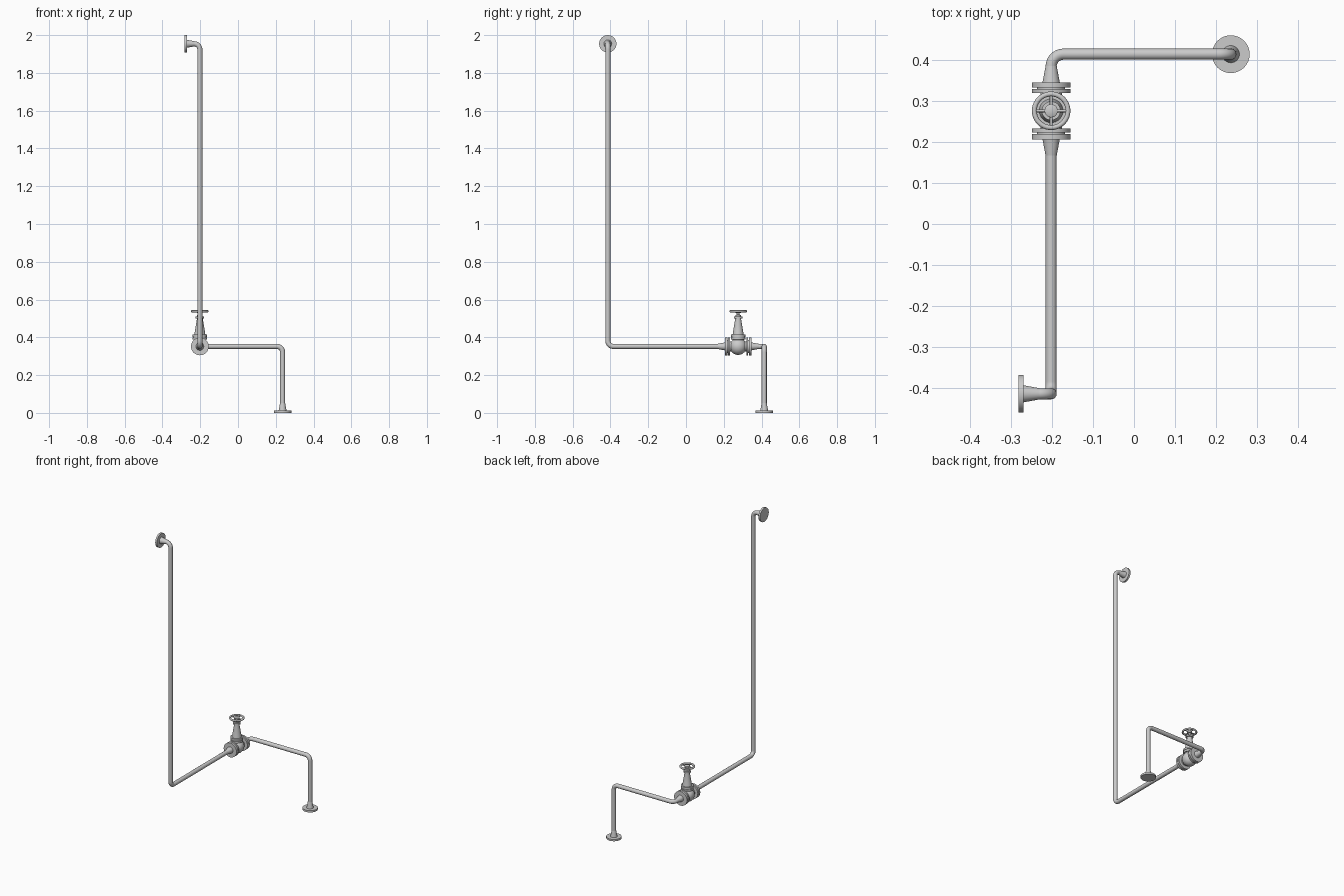
import bpy, bmesh, math
from mathutils import Vector

if "Cube" in bpy.data.objects:
    bpy.data.objects.remove(bpy.data.objects["Cube"])

PX, QX = -0.202, 0.236      # riser x, foot x
FY, BY = -0.414, 0.414      # riser y, foot y
ZL, ZT = 0.352, 1.954       # low run z, top outlet z
VY = 0.276                  # valve centre y
R, BEND = 0.0135, 0.030     # pipe and bend radius
FR = 0.046                  # flange radius


def finish(obj, angle=35):
    bpy.ops.object.select_all(action='DESELECT')
    bpy.context.view_layer.objects.active = obj
    obj.select_set(True)
    bpy.ops.object.shade_smooth_by_angle(angle=math.radians(angle))
    return obj


def lathe(name, origin, axis, profile, n=32):
    """Revolve (radius, distance) pairs about an axis."""
    bm = bmesh.new()
    rot = Vector((0, 0, 1)).rotation_difference(Vector(axis))
    rings = []
    for r, h in profile:
        rings.append([bm.verts.new(Vector(origin) + rot @ Vector(
            (r * math.cos(2 * math.pi * i / n), r * math.sin(2 * math.pi * i / n), h)))
            for i in range(n)])
    for a, b in zip(rings, rings[1:]):
        for i in range(n):
            j = (i + 1) % n
            bm.faces.new((a[i], a[j], b[j], b[i]))
    bm.faces.new(rings[0][::-1])
    bm.faces.new(rings[-1])
    bmesh.ops.recalc_face_normals(bm, faces=bm.faces)
    mesh = bpy.data.meshes.new(name)
    bm.to_mesh(mesh)
    bm.free()
    obj = bpy.data.objects.new(name, mesh)
    bpy.context.collection.objects.link(obj)
    return finish(obj)


def pipe(name, corners, steps=10):
    """Sweep a round tube along a path with rounded corners."""
    p = [Vector(c) for c in corners]
    pts = [p[0]]
    for a, b, c in zip(p, p[1:], p[2:]):
        u, v = (a - b).normalized(), (c - b).normalized()
        centre = b + (u + v) * BEND
        for i in range(steps + 1):
            t = math.pi / 2 * i / steps
            pts.append(centre - v * BEND * math.cos(t) - u * BEND * math.sin(t))
    pts.append(p[-1])
    cu = bpy.data.curves.new(name, 'CURVE')
    cu.dimensions = '3D'
    cu.bevel_depth = R
    cu.bevel_resolution = 6
    cu.use_fill_caps = True
    sp = cu.splines.new('POLY')
    sp.points.add(len(pts) - 1)
    for s, q in zip(sp.points, pts):
        s.co = (*q, 1)
    obj = bpy.data.objects.new(name, cu)
    bpy.context.collection.objects.link(obj)
    bpy.ops.object.select_all(action='DESELECT')
    bpy.context.view_layer.objects.active = obj
    obj.select_set(True)
    bpy.ops.object.convert(target='MESH')
    return finish(bpy.context.view_layer.objects.active, 50)


# pipe runs on each side of the valve
pipe("riser_pipe", [(-0.275, FY, ZT), (PX, FY, ZT), (PX, FY, ZL), (PX, VY - 0.06, ZL)])
pipe("outlet_pipe", [(PX, VY + 0.06, ZL), (PX, BY, ZL), (QX, BY, ZL), (QX, BY, 0.005)])

# weld-neck flanges: face at distance 0, neck tapering to the pipe
neck = [(FR, 0), (FR, 0.012), (0.021, 0.012), (0.019, 0.022), (R, 0.052)]
lathe("top_flange", (-0.282, FY, ZT), (1, 0, 0), neck)
lathe("foot_flange", (QX, BY, 0), (0, 0, 1), neck)
for side, label in ((-1, "front"), (1, "back")):
    axis = (0, side, 0)
    lathe(label + "_pipe_flange", (PX, VY + side * 0.0565, ZL), axis,
          [(FR + .001, 0), (FR + .001, 0.013), (0.021, 0.013), (R, 0.053)])
    lathe(label + "_gasket", (PX, VY + side * 0.053, ZL), axis, [(0.034, 0), (0.034, 0.004)])
    lathe(label + "_valve_flange", (PX, VY, ZL), axis,
          [(0.026, 0.02), (0.026, 0.043), (FR + .001, 0.043), (FR + .001, 0.0535)])

# globe valve body
lathe("valve_body", (PX, VY, ZL), (0, 0, 1),
      [(max(0.001, 0.045 * math.sin(math.pi * i / 20)), -0.045 * math.cos(math.pi * i / 20))
       for i in range(21)])

# bonnet: bolted rims, tapered neck, gland rim and stem
lathe("valve_bonnet", (PX, VY, 0), (0, 0, 1),
      [(0.030, ZL), (0.030, 0.388), (0.038, 0.388), (0.038, 0.400), (0.034, 0.400),
       (0.034, 0.403), (0.038, 0.403), (0.038, 0.415), (0.029, 0.415), (0.026, 0.435),
       (0.016, 0.495), (0.016, 0.500), (0.023, 0.500), (0.023, 0.510), (0.015, 0.510),
       (0.015, 0.518), (0.008, 0.520), (0.008, 0.535)])

# handwheel
WZ = 0.538
bpy.ops.mesh.primitive_torus_add(major_segments=40, minor_segments=12, major_radius=0.041,
                                 minor_radius=0.006, location=(PX, VY, WZ))
rim = bpy.context.object
rim.name = "handwheel_rim"
finish(rim, 60)
lathe("handwheel_hub", (PX, VY, WZ), (0, 0, 1),
      [(0.013, -0.009), (0.016, -0.007), (0.016, 0.005), (0.013, 0.007)])
for i, d in enumerate(((1, 0, 0), (0, 1, 0), (-1, 0, 0), (0, -1, 0))):
    lathe("handwheel_spoke_%d" % (i + 1), (PX, VY, WZ), d, [(0.0036, 0.01), (0.0036, 0.04)], 12)
